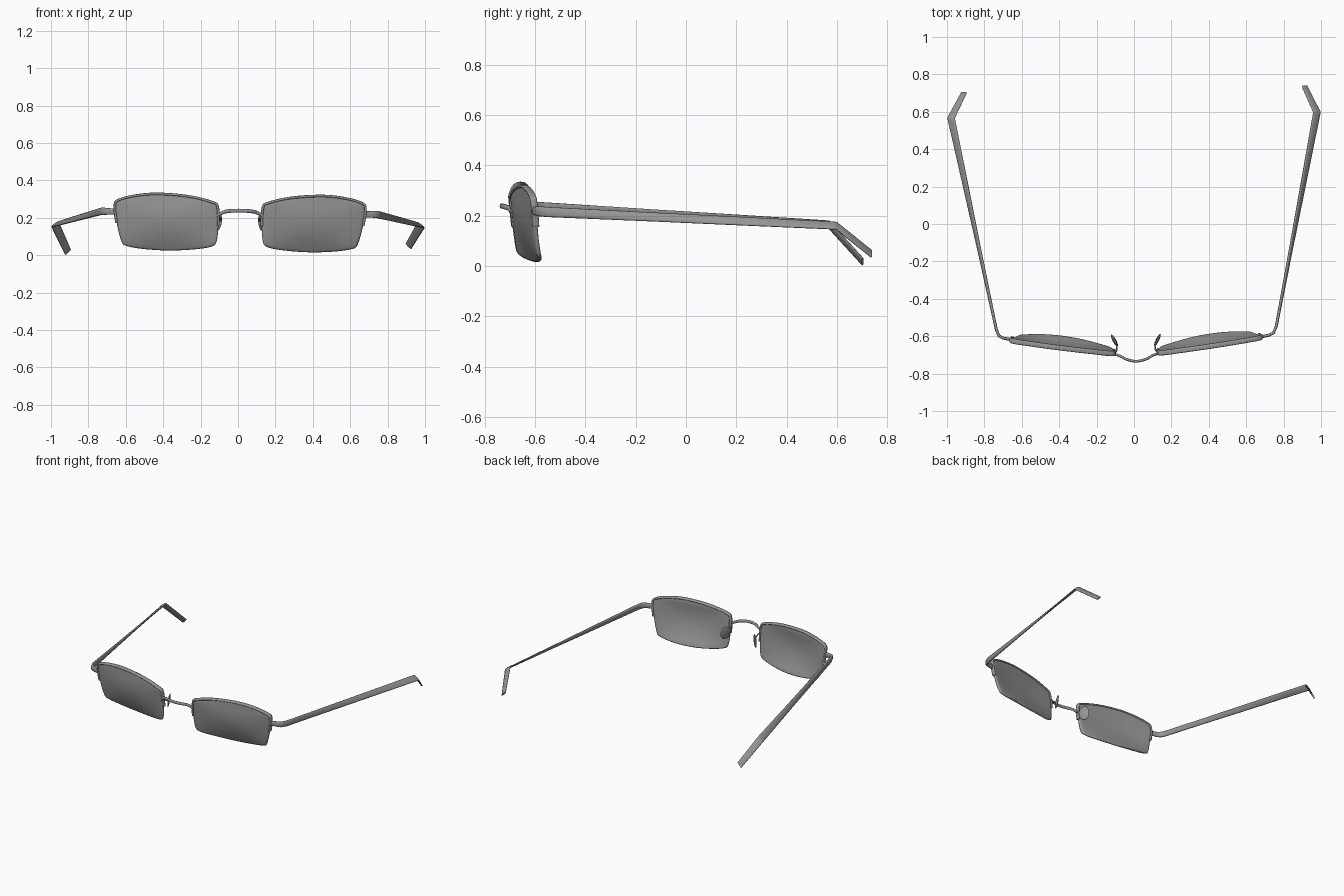
import bpy, bmesh, math
from mathutils import Vector, Matrix

if "Cube" in bpy.data.objects:
    bpy.data.objects.remove(bpy.data.objects["Cube"])

# The front frame sits very slightly turned and rolled
POSE = Matrix.Rotation(0.013, 4, 'Z') @ Matrix.Rotation(0.013, 4, 'Y')

METAL = bpy.data.materials.new("dark_grey")
METAL.diffuse_color = (0.3, 0.3, 0.3, 1)
METAL.use_nodes = True
METAL.node_tree.nodes["Principled BSDF"].inputs["Base Color"].default_value = METAL.diffuse_color


def finish(name, bm, matrix=None):
    if matrix:
        bm.transform(matrix)
    bmesh.ops.recalc_face_normals(bm, faces=bm.faces)
    me = bpy.data.meshes.new(name)
    bm.to_mesh(me)
    bm.free()
    me.materials.append(METAL)
    ob = bpy.data.objects.new(name, me)
    bpy.context.collection.objects.link(ob)
    bpy.ops.object.select_all(action='DESELECT')
    ob.select_set(True)
    bpy.context.view_layer.objects.active = ob
    bpy.ops.object.shade_smooth_by_angle(angle=math.radians(50))
    return ob


def skin(bm, rings):
    loops = [[bm.verts.new(p) for p in r] for r in rings]
    n = len(loops[0])
    for a, b in zip(loops, loops[1:]):
        for i in range(n):
            bm.faces.new((a[i], a[(i + 1) % n], b[(i + 1) % n], b[i]))
    bm.faces.new(loops[0])
    bm.faces.new(loops[-1])


def sweep(name, path, wides, thicks, matrix=None, power=0.7, sides=12):
    """Rounded bar: wide half-vectors per station, thickness across the path."""
    path = [Vector(p) for p in path]
    rings = []
    for i, p in enumerate(path):
        t = path[min(i + 1, len(path) - 1)] - path[max(i - 1, 0)]
        w = Vector(wides[i])
        b = t.cross(w).normalized() * thicks[i]
        ring = []
        for k in range(sides):
            c, s = math.cos(math.tau * k / sides), math.sin(math.tau * k / sides)
            ring.append(p + w * math.copysign(abs(c) ** power, c) + b * math.copysign(abs(s) ** power, s))
        rings.append(ring)
    bm = bmesh.new()
    skin(bm, rings)
    return finish(name, bm, matrix)


def spline(pts, closed, n=6):
    pts = [Vector(p) for p in pts]
    m, out = len(pts), []
    for i in range(m if closed else m - 1):
        q = [pts[(i + k) % m] if closed else pts[max(0, min(m - 1, i + k))] for k in (-1, 0, 1, 2)]
        for j in range(n):
            t = j / n
            out.append(0.5 * (2 * q[1] + (q[2] - q[0]) * t + (2 * q[0] - 5 * q[1] + 4 * q[2] - q[3]) * t * t
                              + (3 * q[1] - q[0] - 3 * q[2] + q[3]) * t ** 3))
    return out if closed else out + [pts[-1]]


# Lens outline (x, z): outer side, over the top, inner side, along the bottom
OUTLINE = spline([(0.659, 0.165), (0.67, 0.255), (0.651, 0.286), (0.56, 0.311), (0.44, 0.322), (0.28, 0.311),
                  (0.15, 0.281), (0.121, 0.255), (0.116, 0.155), (0.124, 0.072), (0.15, 0.044), (0.24, 0.028),
                  (0.37, 0.02), (0.5, 0.025), (0.6, 0.04), (0.631, 0.064)], True)
CENTRE = Vector((0.395, 0.175))


def on_lens(p, dy=0.0):
    """Place an outline point on the tilted, gently domed lens surface."""
    t, w = (p.x - 0.12) / 0.55, (0.3 - p.y) / 0.27
    mid = max(0, 4 * t * (1 - t))
    y = -0.695 + 0.077 * t + 0.03 * w + 0.024 * mid * w * w
    y -= 0.02 * mid * max(0, 4 * w * (1 - w))
    return Vector((p.x, y + dy, p.y))


for side, s in (("left", -1), ("right", 1)):
    pose = POSE @ Matrix.Diagonal((s, 1, 1, 1))

    # Lens with a softly rounded edge
    front = [(k, -0.01) for k in (0.05, 0.3, 0.55, 0.8, 0.93)] + [(0.97, -0.009), (0.99, -0.006), (1, 0)]
    layers = front + [(k, -d) for k, d in front[-2::-1]]
    bm = bmesh.new()
    skin(bm, [[on_lens(CENTRE + (p - CENTRE) * k, d) for p in OUTLINE] for k, d in layers])
    finish(side + "_lens", bm, pose)

    # Half rim over the upper part of the lens
    rim = [on_lens(p) for p in OUTLINE[:49]]
    sweep(side + "_rim", rim, [(0, 0.014, 0)] * len(rim), [0.007] * len(rim), pose)

    # Nose pad and its wire arm
    bm = bmesh.new()
    bmesh.ops.create_uvsphere(bm, u_segments=20, v_segments=12, radius=1)
    m = (Matrix.Translation((0.115, -0.622, 0.175)) @ Matrix.Rotation(math.radians(-27), 4, 'Z')
         @ Matrix.Rotation(math.radians(-8), 4, 'Y') @ Matrix.Diagonal((0.007, 0.036, 0.046, 1)))
    finish(side + "_nose_pad", bm, pose @ m)
    arm = spline([(0.118, -0.69, 0.205), (0.104, -0.675, 0.2), (0.104, -0.648, 0.185), (0.115, -0.622, 0.175)], False)
    sweep(side + "_pad_arm", arm, [(0, 0, 0.005)] * len(arm), [0.004] * len(arm), pose, 1, 8)

# Bridge
half = [(0.122, -0.693, 0.212), (0.088, -0.704, 0.229), (0.05, -0.724, 0.236)]
bridge = spline([(-x, y, z) for x, y, z in half] + [(0, -0.734, 0.238)] + half[::-1], False)
sweep("bridge", bridge, [(0, 0, 0.01)] * len(bridge), [0.007] * len(bridge), POSE, 1)

# Temples: hinge end, elbow, long bar twisting outwards, bent ear tip
TEMPLES = {
    "left_temple": (-1, [(-0.655, -0.618, 0.232), (-0.70, -0.61, 0.234), (-0.722, -0.598, 0.235),
                         (-0.736, -0.565, 0.233), (-0.978, 0.567, 0.165), (-0.909, 0.702, 0.017)]),
    "right_temple": (1, [(0.67, -0.605, 0.218), (0.72, -0.595, 0.218), (0.745, -0.583, 0.217),
                         (0.76, -0.55, 0.214), (0.978, 0.597, 0.16), (0.912, 0.737, 0.048)]),
}
for name, (s, path) in TEMPLES.items():
    wides = [(0, 0, 0.016), (0, 0, 0.018), (0, 0, 0.02), (0, 0, 0.02),
             (-s * 0.02, 0, 0.014), (-s * 0.015, 0, 0.015)]
    thicks = [0.008, 0.008, 0.008, 0.008, 0.006, 0.005]
    # extra stations along the bar keep the twist smooth
    a, b = Vector(path[3]), Vector(path[4])
    wa, wb = Vector(wides[3]), Vector(wides[4])
    ts = [k / 8 for k in range(1, 8)] + [0.99]
    path[4:4] = [a.lerp(b, t) for t in ts]
    wides[4:4] = [wa.lerp(wb, t) for t in ts]
    thicks[4:4] = [0.008 - 0.002 * t for t in ts]
    sweep(name, path, wides, thicks)
